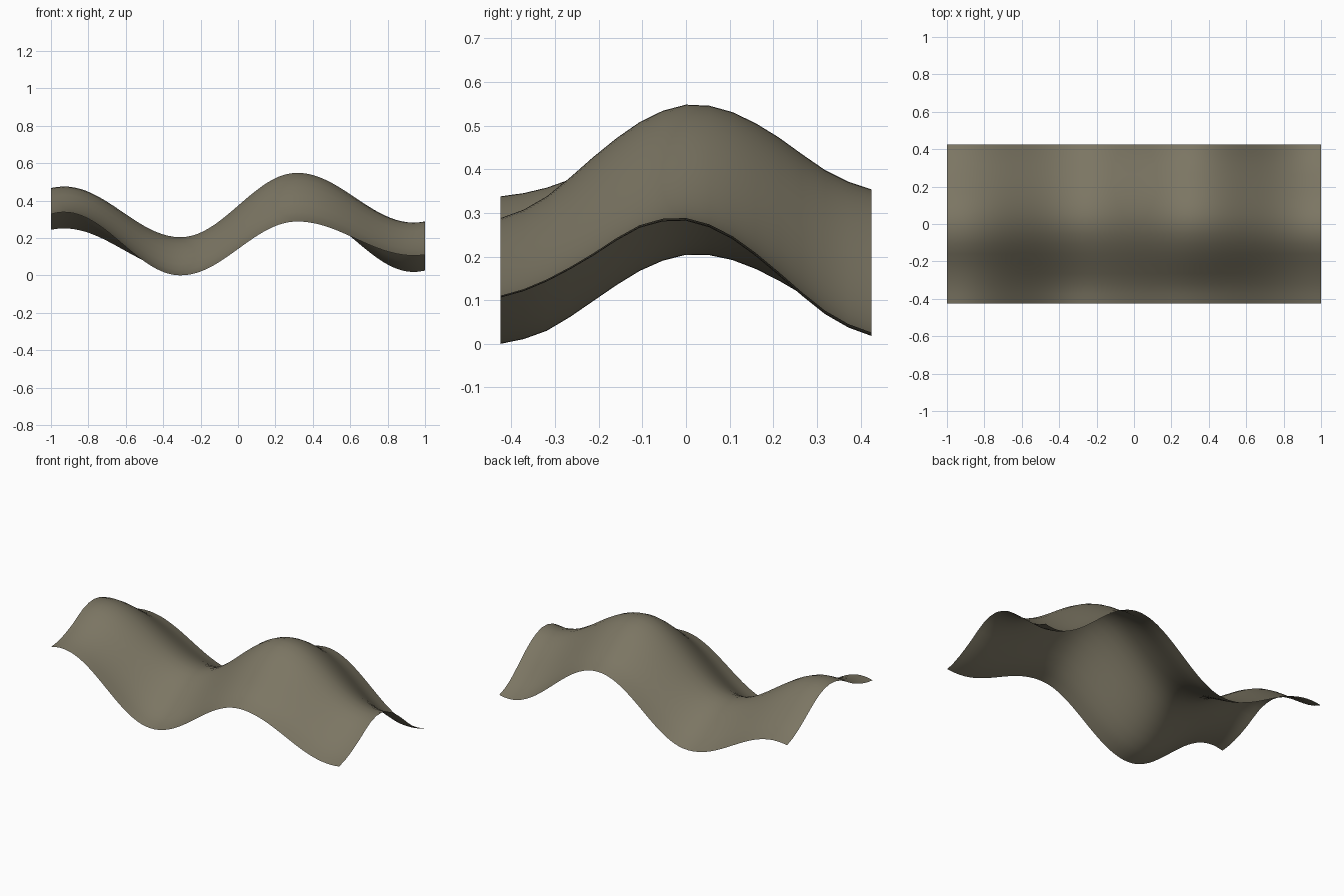
import bpy, bmesh, math

if "Cube" in bpy.data.objects:
    bpy.data.objects.remove(bpy.data.objects["Cube"])

NX, NY = 64, 16
HALF_W, HALF_D = 1.0, 0.425
WAVE = 0.623          # distance in x between crest and trough
FIRST = -0.93         # x of the first crest

# Ridge cross-sections (front to back) at the crest/trough stations along x
RIDGE = [0.477, 0.206, 0.55, 0.284]
DROPS = [
    [0.137, 0.117, 0.075, 0.018, 0, 0.030, 0.100, 0.175, 0.224],
    [0.204, 0.174, 0.106, 0.037, 0, 0.012, 0.059, 0.122, 0.175],
    [0.260, 0.210, 0.120, 0.040, 0, 0.017, 0.075, 0.150, 0.194],
    [0.176, 0.139, 0.080, 0.016, 0, 0.042, 0.125, 0.214, 0.264],
]


def section(i, v):
    """Smooth height of station i at v (0 front .. 1 back), Catmull-Rom."""
    d = DROPS[i]
    t = v * 8
    k = min(int(t), 7)
    t -= k
    p0, p1, p2, p3 = (d[min(max(k + o, 0), 8)] for o in (-1, 0, 1, 2))
    drop = 0.5 * (2 * p1 + (p2 - p0) * t + (2 * p0 - 5 * p1 + 4 * p2 - p3) * t * t
                  + (3 * p1 - p0 - 3 * p2 + p3) * t ** 3)
    return RIDGE[i] - drop


def height(x, v):
    """Cosine wave between neighbouring stations, continued past the ends."""
    s = (x - FIRST) / WAVE
    k = min(max(int(math.floor(s)), 0), 2)
    w = (1 - math.cos(math.pi * (s - k))) / 2
    return section(k, v) * (1 - w) + section(k + 1, v) * w


# Single-layer rippled sheet
bm = bmesh.new()
grid = [[bm.verts.new((x, (2 * j / NY - 1) * HALF_D, height(x, j / NY)))
         for j in range(NY + 1)]
        for x in ((2 * i / NX - 1) * HALF_W for i in range(NX + 1))]
for a, b in zip(grid, grid[1:]):
    for j in range(NY):
        bm.faces.new((a[j], b[j], b[j + 1], a[j + 1])).smooth = True
low = min(v.co.z for v in bm.verts)
for v in bm.verts:
    v.co.z -= low
mesh = bpy.data.meshes.new("wavy_sheet")
bm.to_mesh(mesh)
bm.free()
sheet = bpy.data.objects.new("wavy_sheet", mesh)
bpy.context.collection.objects.link(sheet)

# Olive brown colour
mat = bpy.data.materials.new("olive_brown")
mat.diffuse_color = (0.2, 0.18, 0.125, 1)
mat.use_nodes = True
mat.node_tree.nodes["Principled BSDF"].inputs["Base Color"].default_value = mat.diffuse_color
mesh.materials.append(mat)
